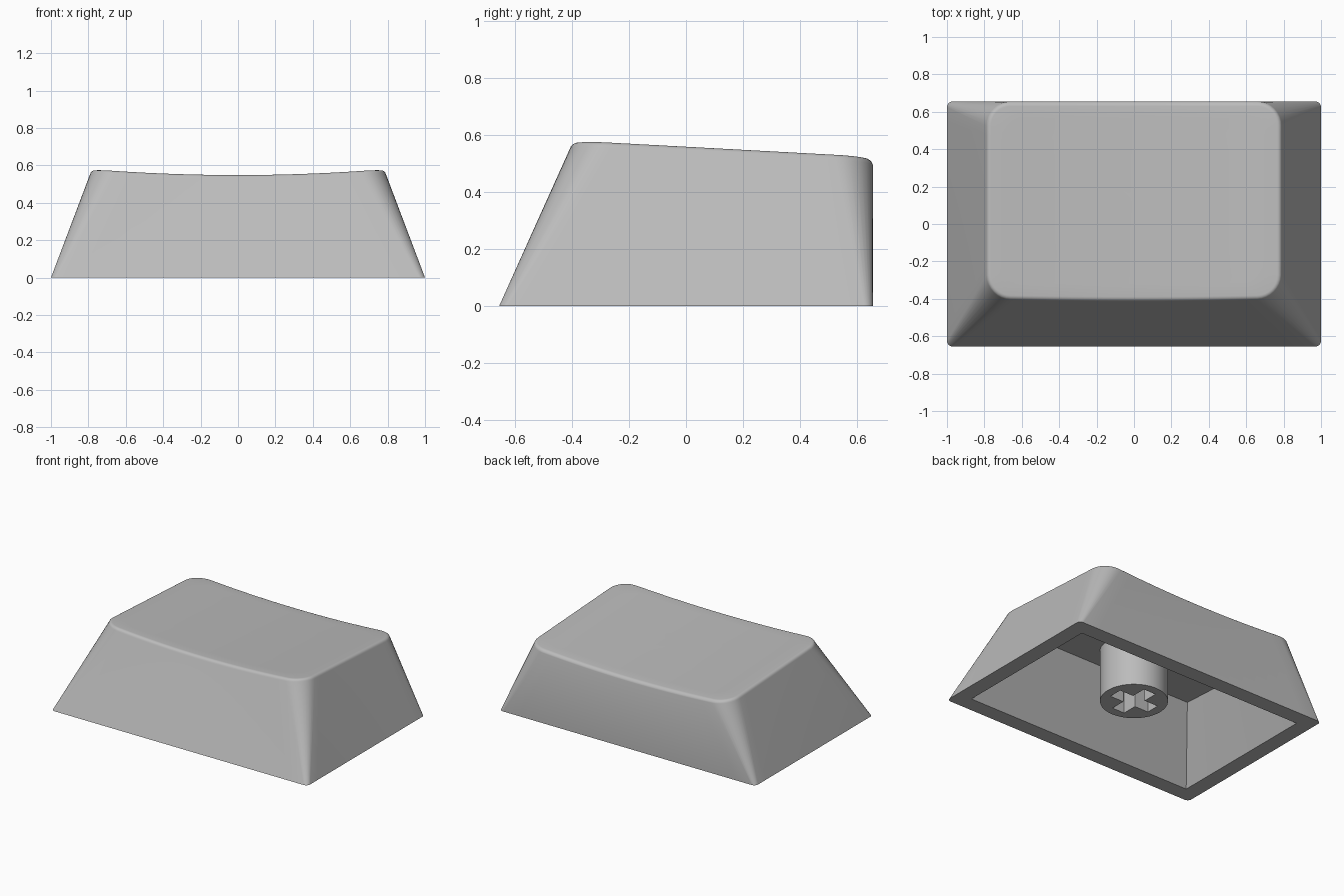
import bpy, bmesh
from math import cos, sin, pi, radians

if "Cube" in bpy.data.objects:
    bpy.data.objects.remove(bpy.data.objects["Cube"])

CORNER, EDGE = 8, 16          # segments per rounded corner / straight edge

grey = bpy.data.materials.new("mid_grey")
grey.diffuse_color = (0.5, 0.5, 0.5, 1)
grey.use_nodes = True
grey.node_tree.nodes["Principled BSDF"].inputs["Base Color"].default_value = grey.diffuse_color


def outline(x0, x1, y0, y1, r):
    """Rounded rectangle with a fixed point count, counter-clockwise."""
    corners = [(x1 - r, y0 + r, -90), (x1 - r, y1 - r, 0),
               (x0 + r, y1 - r, 90), (x0 + r, y0 + r, 180)]
    arcs = [[(cx + r * cos(radians(a + 90 * i / CORNER)),
              cy + r * sin(radians(a + 90 * i / CORNER))) for i in range(CORNER + 1)]
            for cx, cy, a in corners]
    pts = []
    for k, arc in enumerate(arcs):
        pts += arc
        (ax, ay), (bx, by) = arc[-1], arcs[(k + 1) % 4][0]
        pts += [(ax + (bx - ax) * i / EDGE, ay + (by - ay) * i / EDGE)
                for i in range(1, EDGE)]
    return pts


def dish(x):
    return 1 - (x / 0.76) ** 2


def top_z(x, y):
    """Back-sloping top surface with a cylindrical dish."""
    return 0.577 - 0.054 * (y + 0.36) - 0.03 * dish(x)


def top_ring(inset, drop, scale=1.0):
    ring = []
    for x, y in outline(-0.79 + inset, 0.79 - inset, -0.404 + inset, 0.655 - inset, 0.13 - inset):
        y -= 0.010 * max(dish(x), 0) * max(0, -y / 0.4)
        x, y = x * scale, 0.13 + (y - 0.13) * scale
        ring.append((x, y, top_z(x, y) - drop))
    return ring


def finish(bm, name):
    bmesh.ops.remove_doubles(bm, verts=bm.verts, dist=1e-5)
    bmesh.ops.recalc_face_normals(bm, faces=bm.faces)
    me = bpy.data.meshes.new(name)
    bm.to_mesh(me)
    bm.free()
    me.materials.append(grey)
    ob = bpy.data.objects.new(name, me)
    bpy.context.collection.objects.link(ob)
    return ob


def smooth(ob):
    bpy.ops.object.select_all(action='DESELECT')
    ob.select_set(True)
    bpy.context.view_layer.objects.active = ob
    bpy.ops.object.shade_smooth_by_angle(angle=radians(30))


# Cap shell: one loft from cavity ceiling, down, around the rim, up and over the top
rings = [[(x, y, 0.45 - 0.054 * (y + 0.29)) for x, y in outline(-0.69, 0.69, -0.295, 0.545, 0)],
         [(x, y, 0) for x, y in outline(-0.89, 0.89, -0.545, 0.545, 0)],
         [(x, y, 0) for x, y in outline(-1, 1, -0.655, 0.655, 0.03)]]
R = 0.026
for i in range(6):
    t = radians(15 + 75 * i / 5)
    rings.append(top_ring(R * (cos(radians(15)) - cos(t)), R * (1 - sin(t))))
for i in range(7, -1, -1):
    rings.append(top_ring(R, 0, i / 8))

bm = bmesh.new()
loops = [[bm.verts.new(p) for p in ring] for ring in rings]
n = len(loops[0])
for a, b in zip(loops, loops[1:]):
    for i in range(n):
        j = (i + 1) % n
        bm.faces.new((a[i], a[j], b[j], b[i]))
bm.faces.new(loops[0])
smooth(finish(bm, "cap_shell"))


def prism(name, pts, z0, z1):
    bm = bmesh.new()
    face = bm.faces.new([bm.verts.new((x, y, z0)) for x, y in pts])
    ext = bmesh.ops.extrude_face_region(bm, geom=[face], use_keep_orig=True)
    for v in ext["geom"]:
        if isinstance(v, bmesh.types.BMVert):
            v.co.z = z1
    return finish(bm, name)


# Mounting stem with a cross-shaped socket
stem = prism("mounting_stem", [(0.216 * cos(2 * pi * i / 64), 0.216 * sin(2 * pi * i / 64))
                               for i in range(64)], 0.073, 0.455)
L, W = 0.155, 0.048           # socket arm length and half width
arm = [(L, -W), (L, W), (W, W)]
cross = []
for k in range(4):
    c, s = round(cos(k * pi / 2)), round(sin(k * pi / 2))
    cross += [(x * c - y * s, x * s + y * c) for x, y in arm]
cutter = prism("socket_cutter", cross, 0.0, 0.36)
cutter.hide_render = True
mod = stem.modifiers.new("socket", 'BOOLEAN')
mod.operation, mod.object, mod.solver = 'DIFFERENCE', cutter, 'EXACT'
bpy.context.view_layer.objects.active = stem
bpy.ops.object.modifier_apply(modifier=mod.name)
bpy.data.objects.remove(cutter)
smooth(stem)
